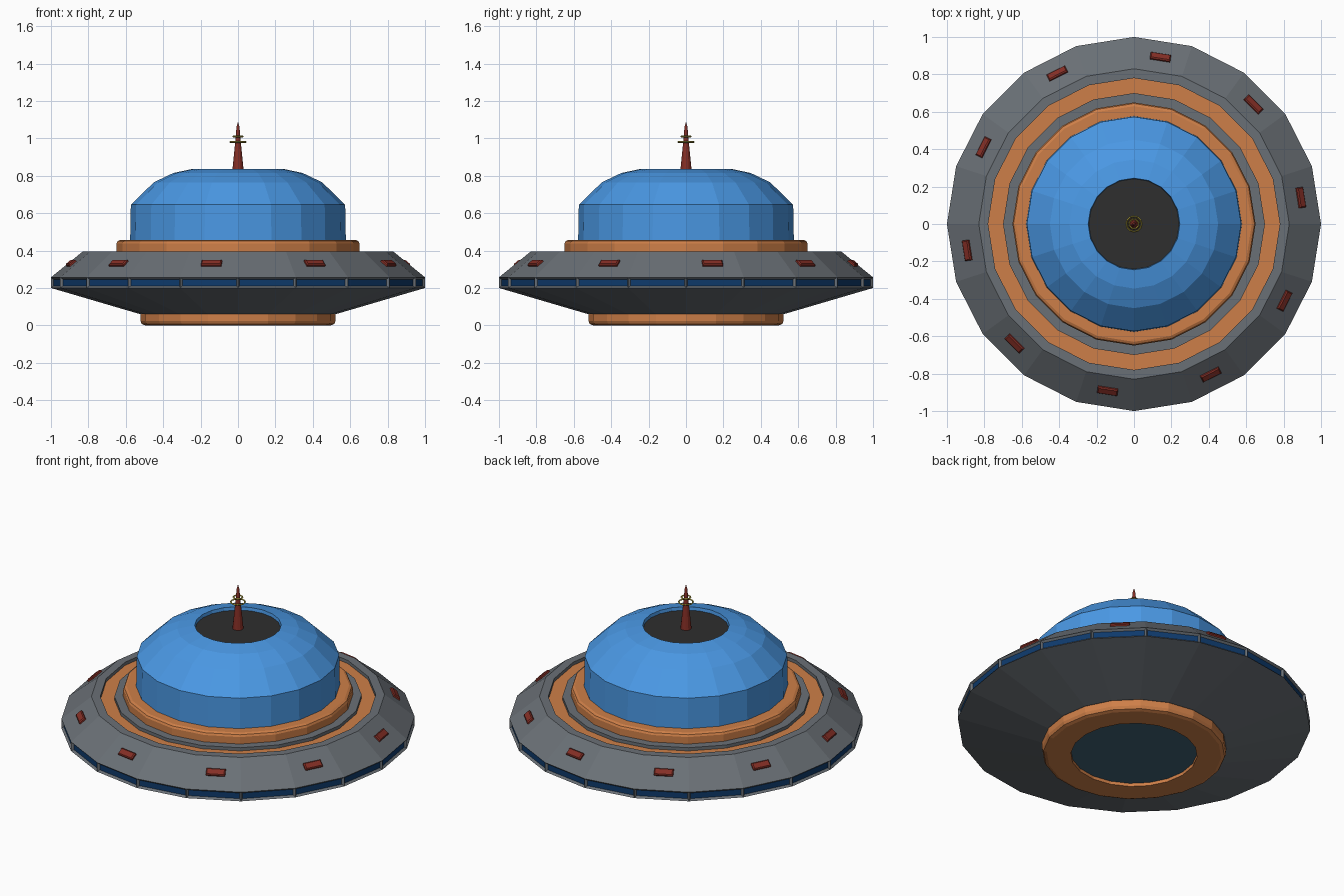
import bpy, bmesh, math
from mathutils import Matrix, Vector

if "Cube" in bpy.data.objects:
    bpy.data.objects.remove(bpy.data.objects["Cube"])

SIDES = 20


def mat(name, r, g, b):
    lin = [(c / 255 / 12.92) if c <= 10 else ((c / 255 + 0.055) / 1.055) ** 2.4 for c in (r, g, b)]
    m = bpy.data.materials.new(name)
    m.diffuse_color = (*lin, 1)
    m.use_nodes = True
    m.node_tree.nodes["Principled BSDF"].inputs["Base Color"].default_value = m.diffuse_color
    return m


GREY = mat("hull grey", 106, 112, 118)
ORANGE = mat("orange", 206, 127, 72)
BLUE = mat("dome blue", 74, 152, 228)
BLACK = mat("cap black", 46, 46, 46)
NAVY = mat("window navy", 14, 58, 108)
TEAL = mat("hatch teal", 64, 98, 118)
RED = mat("lamp red", 132, 46, 37)
YELLOW = mat("ring yellow", 172, 158, 62)


def make(name, bm, mats):
    me = bpy.data.meshes.new(name)
    bm.to_mesh(me)
    bm.free()
    for m in mats:
        me.materials.append(m)
    ob = bpy.data.objects.new(name, me)
    bpy.context.collection.objects.link(ob)
    return ob


def lathe(profile, cols=None, n=SIDES, closed=False):
    """Spin (r, z) points, running bottom to top along the outside; cols = material per segment."""
    bm = bmesh.new()
    rings = []
    for r, z in profile:
        if r == 0:
            rings.append([bm.verts.new((0, 0, z))] * n)
        else:
            rings.append([bm.verts.new((r * math.cos(2 * math.pi * j / n),
                                        r * math.sin(2 * math.pi * j / n), z)) for j in range(n)])
    if closed:
        rings.append(rings[0])
    for i in range(len(rings) - 1):
        a, b = rings[i], rings[i + 1]
        for j in range(n):
            k = (j + 1) % n
            vs = list(dict.fromkeys((a[j], a[k], b[k], b[j])))
            f = bm.faces.new(vs)
            f.material_index = cols[i] if cols else 0
    return bm


# Saucer hull with a recessed orange groove on its deck
bm = lathe([(0, 0.06), (0.53, 0.062), (1.0, 0.20), (1.0, 0.257), (0.83, 0.395), (0.78, 0.395),
            (0.78, 0.375), (0.70, 0.375), (0.70, 0.395), (0, 0.395)],
           [0, 0, 0, 0, 0, 0, 1, 0, 0])
# Rim windows: inset the vertical edge faces
rim = [f for f in bm.faces if abs(f.normal.z) < 0.01]
bm.normal_update()
rim = [f for f in bm.faces if abs(f.normal.z) < 0.01 and f.calc_center_median().xy.length > 0.9]
bmesh.ops.inset_individual(bm, faces=rim, thickness=0.011, depth=-0.012, use_even_offset=True)
for f in rim:
    f.material_index = 2
make("saucer_hull", bm, [GREY, ORANGE, NAVY])

# Bottom ring with the recessed hatch
make("bottom_ring", lathe([(0, 0.02), (0.358, 0.02), (0.358, 0), (0.495, 0), (0.514, 0.007),
                           (0.522, 0.024), (0.522, 0.07)], [1, 0, 0, 0, 0, 0]), [ORANGE, TEAL])

# Collar round the foot of the dome
make("dome_collar", lathe([(0.56, 0.39), (0.65, 0.39), (0.65, 0.438), (0.644, 0.45),
                           (0.63, 0.457), (0.56, 0.457)], closed=True), [ORANGE])

# Dome with a sunken cap
make("dome", lathe([(0.577, 0.44), (0.573, 0.645), (0.45, 0.765), (0.345, 0.815), (0.245, 0.836),
                    (0.242, 0.816), (0, 0.816)], [0, 0, 0, 0, 0, 1]), [BLUE, BLACK])

# Antenna mast and its two thin rings
make("antenna", lathe([(0.032, 0.81), (0.013, 1.0), (0.008, 1.06), (0, 1.09)], n=12), [RED])
for name, z, r in (("antenna_ring_lower", 0.98, 0.041), ("antenna_ring_upper", 1.01, 0.026)):
    t = 0.005
    make(name, lathe([(r, z - t), (r + t, z), (r, z + t), (r - t, z)], n=12, closed=True), [YELLOW])

# Ten lamps lying on the sloping upper hull
normal_rz = Vector((0.138, 0.168)).normalized()
for i in range(10):
    a = math.radians(9 + 36 * i)
    radial = Vector((math.cos(a), math.sin(a), 0))
    tangent = Vector((-math.sin(a), math.cos(a), 0))
    normal = radial * normal_rz.x + Vector((0, 0, normal_rz.y))
    slope = normal.cross(tangent)
    rot = Matrix((tangent, slope, normal)).transposed()
    if rot.determinant() < 0:
        rot = Matrix((tangent, -slope, normal)).transposed()
    bm = bmesh.new()
    bmesh.ops.create_cube(bm, size=1, matrix=Matrix.Diagonal((0.11, 0.044, 0.034, 1)))
    top = [e for e in bm.edges if all(v.co.z > 0 for v in e.verts)]
    bmesh.ops.bevel(bm, geom=top, offset=0.006, segments=1, affect='EDGES')
    centre = radial * 0.899 + Vector((0, 0, 0.327))
    bm.transform(Matrix.Translation(centre) @ rot.to_4x4())
    make(f"lamp_{i + 1}", bm, [RED])
